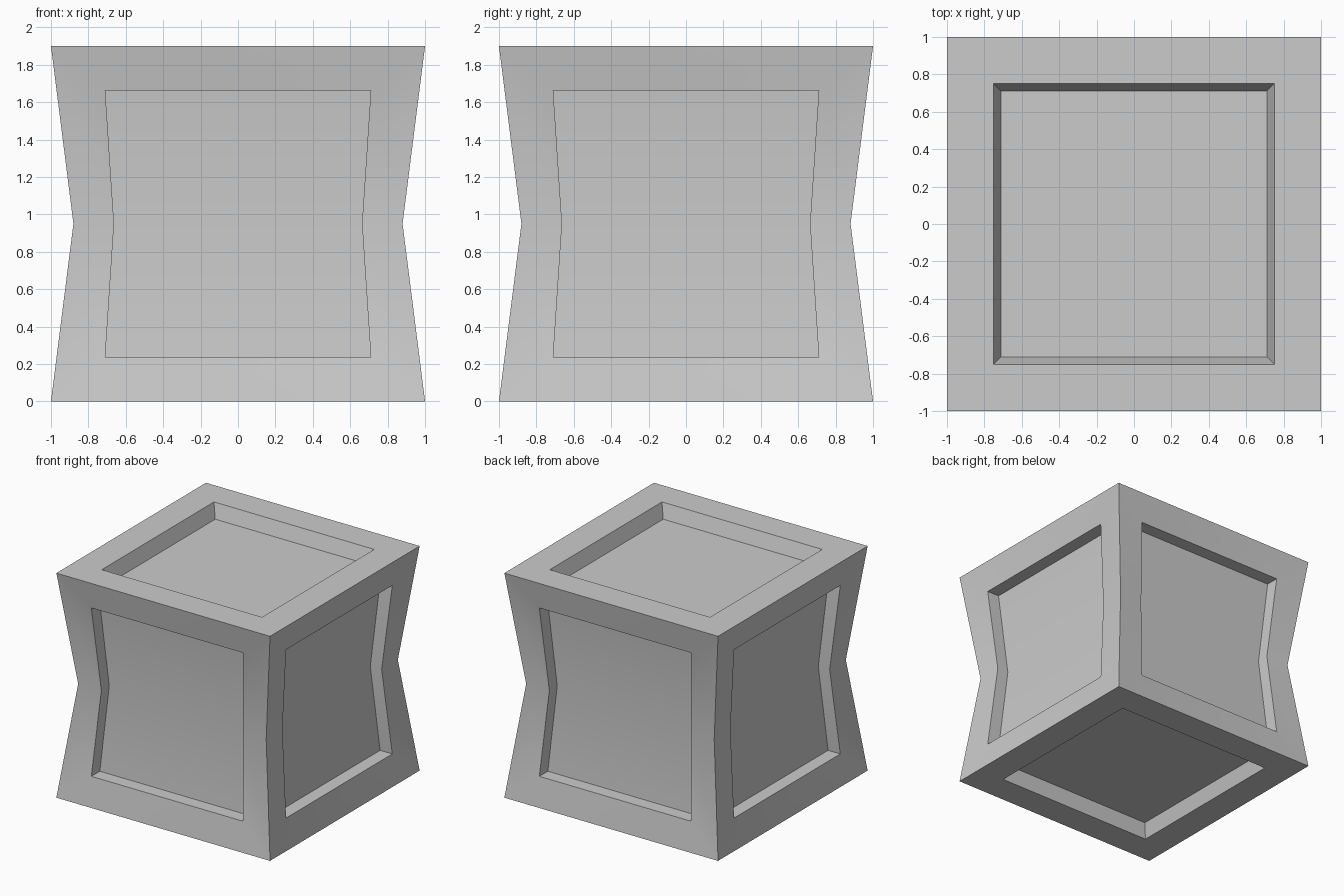
import bpy, bmesh
from mathutils import Matrix
from math import pi

if "Cube" in bpy.data.objects:
    bpy.data.objects.remove(bpy.data.objects["Cube"])

MID = 0.95
bm = bmesh.new()


def bridge(a, b):
    n = len(a)
    for i in range(n):
        j = (i + 1) % n
        bm.faces.new((a[i], a[j], b[j], b[i]))


def side_ring(rot, half_h, end, waist):
    """Six points around a waisted side; end and waist are (half width, depth)."""
    pts = []
    for s in (-1, 1):
        for k in (1, 0, -1) if s < 0 else (-1, 0, 1):
            w, d = end if k else waist
            pts.append((s * w, -d, MID + k * half_h))
    return [bm.verts.new(rot @ Matrix.Translation(p).translation) for p in pts]


# Four side panels: pinched frame, recess wall, bent floor
for q in range(4):
    rot = Matrix.Rotation(q * pi / 2, 3, 'Z')
    outer = side_ring(rot, 0.95, (1, 1), (0.88, 0.88))
    rim = side_ring(rot, 0.7125, (0.71, 0.947), (0.663, 0.88))
    floor = side_ring(rot, 0.7125, (0.71, 0.833), (0.663, 0.774))
    bridge(outer, rim)
    bridge(rim, floor)
    a, b, c, d, e, f = floor
    bm.faces.new((a, b, e, f))
    bm.faces.new((b, c, d, e))

# Top and bottom: flat frame with a tapered recess
for k in (1, -1):
    rings = []
    for half, depth in ((1, 0), (0.75, 0), (0.71, 0.12)):
        z = MID + k * (0.95 - depth)
        rings.append([bm.verts.new((x * half, y * half, z))
                      for x, y in ((-1, -1), (1, -1), (1, 1), (-1, 1))])
    bridge(rings[0], rings[1])
    bridge(rings[1], rings[2])
    bm.faces.new(rings[2])

bmesh.ops.remove_doubles(bm, verts=bm.verts[:], dist=1e-4)
bmesh.ops.recalc_face_normals(bm, faces=bm.faces[:])
mesh = bpy.data.meshes.new("crate")
bm.to_mesh(mesh)
bm.free()

crate = bpy.data.objects.new("crate", mesh)
bpy.context.collection.objects.link(crate)
bpy.context.view_layer.objects.active = crate
crate.select_set(True)
bpy.ops.object.shade_smooth_by_angle()
